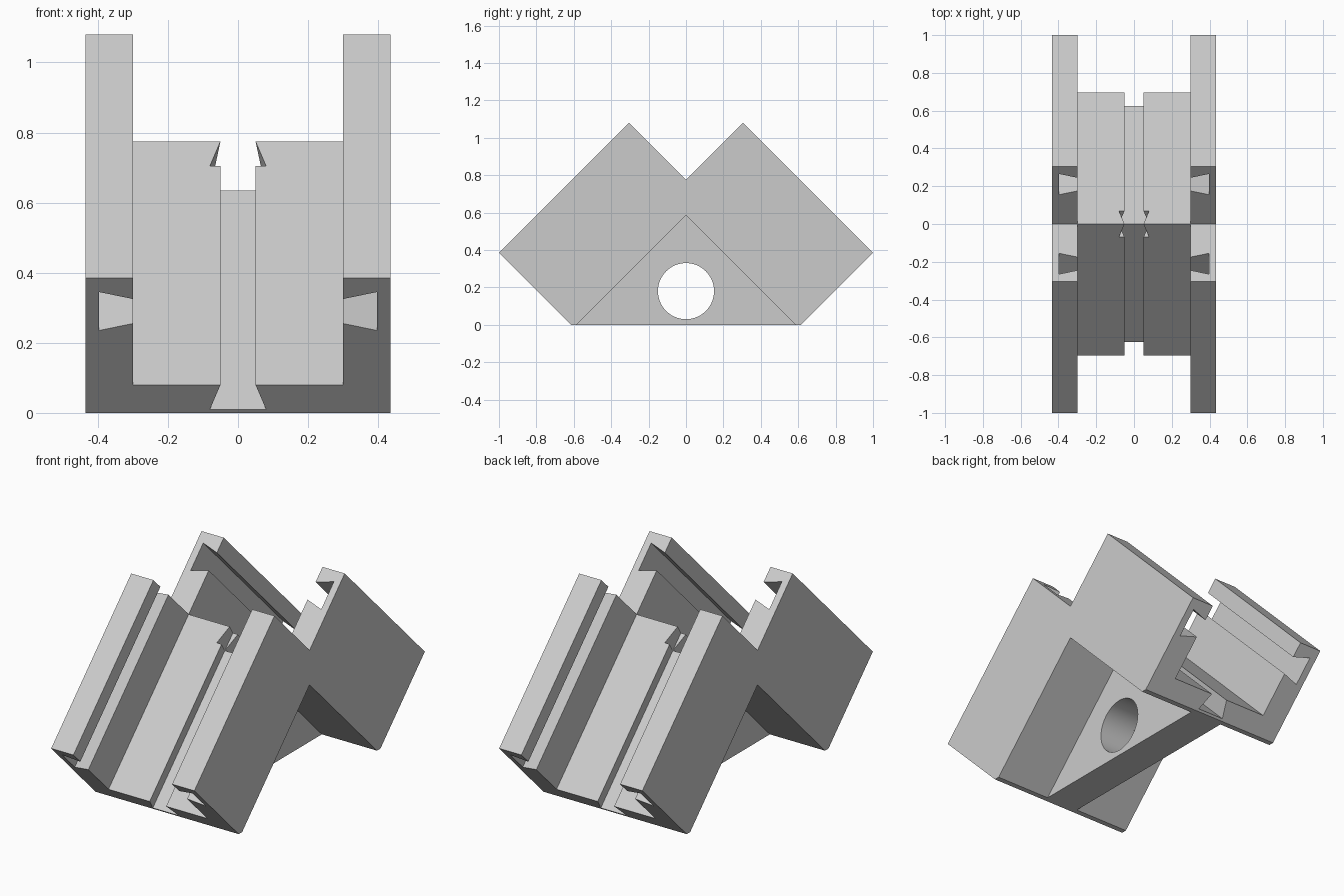
import bpy, bmesh

cube = bpy.data.objects.get("Cube")
if cube:
    bpy.data.objects.remove(cube, do_unlink=True)

grey = bpy.data.materials.new("light grey")
grey.use_nodes = True
color = (0.6, 0.6, 0.6, 1)
grey.diffuse_color = color
grey.node_tree.nodes["Principled BSDF"].inputs["Base Color"].default_value = color


def prism(name, start, end):
    """Closed solid between two matching outlines."""
    bm = bmesh.new()
    a = [bm.verts.new(p) for p in start]
    b = [bm.verts.new(p) for p in end]
    bm.faces.new(a)
    bm.faces.new(b[::-1])
    for i in range(len(a)):
        j = (i + 1) % len(a)
        bm.faces.new((a[i], b[i], b[j], a[j]))
    bmesh.ops.recalc_face_normals(bm, faces=bm.faces)
    mesh = bpy.data.meshes.new(name)
    bm.to_mesh(mesh)
    bm.free()
    mesh.materials.append(grey)
    ob = bpy.data.objects.new(name, mesh)
    bpy.context.collection.objects.link(ob)
    return ob


def side_prism(name, outline, x0, x1):
    """Side outline (y, z) extruded across x."""
    return prism(name, [(x0, y, z) for y, z in outline],
                 [(x1, y, z) for y, z in outline])


def channel(name, section, side):
    """Cross-section (x, depth) swept along a 45 degree slope."""
    def ring(u):
        return [(x, side * (u + w) / 2, (u - w) / 2) for x, w in section]
    return prism(name, ring(-1.2), ring(1.3))


def cut(target, cutter):
    cutter.hide_render = True
    mod = target.modifiers.new("cut", 'BOOLEAN')
    mod.operation = 'DIFFERENCE'
    mod.solver = 'EXACT'
    mod.object = cutter
    bpy.context.view_layer.objects.active = target
    bpy.ops.object.modifier_apply(modifier=mod.name)
    bpy.data.objects.remove(cutter, do_unlink=True)


# Two sloped rail blocks joined in one side outline
half = [(0.615, 0), (1, 0.385), (0.305, 1.08)]
outline = half + [(0, 0.775)] + [(-y, z) for y, z in reversed(half)]
body = side_prism("double_rail_bracket", outline, -0.435, 0.435)

# Channel with dovetail grooves in its walls and a dovetail slot in its floor
right_half = [(0.30, -1.7), (0.30, -1.265), (0.397, -1.305), (0.397, -1.085),
              (0.30, -1.125), (0.30, -0.775), (0.05, -0.775), (0.08, -0.635)]
section = right_half + [(-x, w) for x, w in reversed(right_half)]
for side, label in ((1, "front"), (-1, "back")):
    cut(body, channel(label + "_channel_cutter", section, side))

# Hollow underside, leaving a central gusset
under = [(-0.785, -0.2), (0.785, -0.2), (0, 0.585)]
for side in (1, -1):
    cut(body, side_prism("underside_cutter", under, side * 0.1, side * 0.6))

# Round hole through the gusset
bpy.ops.mesh.primitive_cylinder_add(vertices=64, radius=0.15, depth=0.4,
                                    location=(0, 0, 0.18), rotation=(0, 1.570796, 0))
hole = bpy.context.object
hole.name = "gusset_hole_cutter"
hole.data.materials.append(grey)
cut(body, hole)

bpy.ops.object.select_all(action='DESELECT')
body.select_set(True)
bpy.context.view_layer.objects.active = body
bpy.ops.object.shade_smooth_by_angle()
